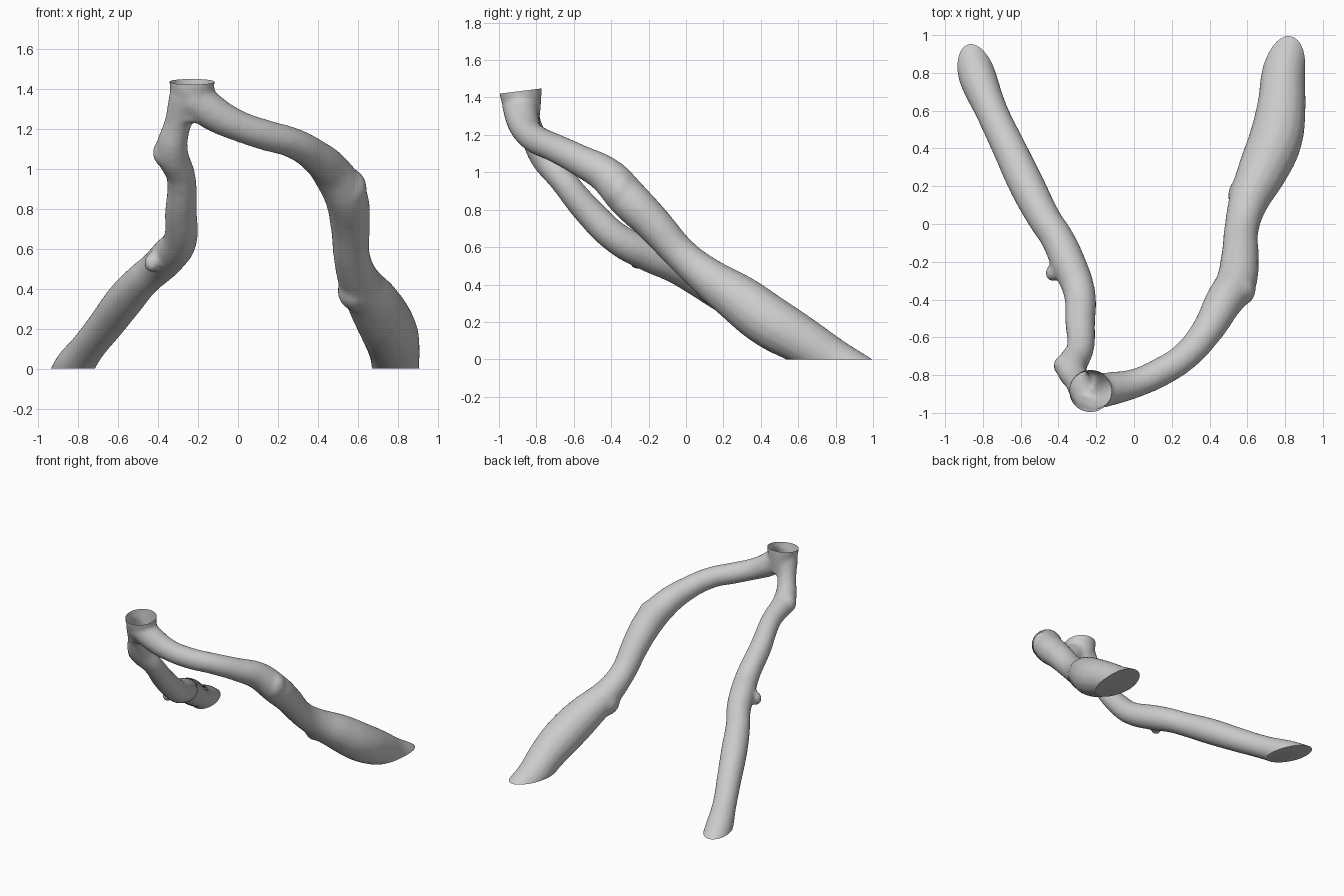
import bpy, bmesh
from mathutils import Vector

if "Cube" in bpy.data.objects:
    bpy.data.objects.remove(bpy.data.objects["Cube"], do_unlink=True)

bark = bpy.data.materials.new("grey_bark")
bark.use_nodes = True
GREY = (0.6, 0.6, 0.6, 1)
bark.diffuse_color = GREY
bark.node_tree.nodes["Principled BSDF"].inputs["Base Color"].default_value = GREY


def tube(name, points):
    """Round limb through (x, y, z, radius) points, as a mesh object."""
    curve = bpy.data.curves.new(name, 'CURVE')
    curve.dimensions = '3D'
    curve.bevel_depth = 1
    curve.bevel_resolution = 6
    curve.use_fill_caps = True
    curve.resolution_u = 8
    spline = curve.splines.new('BEZIER')
    spline.radius_interpolation = 'CARDINAL'
    spline.bezier_points.add(len(points) - 1)
    for p, (x, y, z, r) in zip(spline.bezier_points, points):
        p.co = (x, y, z)
        p.radius = r
        p.handle_left_type = p.handle_right_type = 'AUTO'
    obj = bpy.data.objects.new(name, curve)
    bpy.context.collection.objects.link(obj)
    return obj


def knot(name, loc, size):
    """Rounded swelling on a limb."""
    bpy.ops.mesh.primitive_uv_sphere_add(segments=20, ring_count=12, radius=1, location=loc)
    obj = bpy.context.object
    obj.name = name
    obj.scale = size
    return obj


# Long limb sweeping to the left foot
left = tube("left_limb", [
    (-.23, -.89, 1.36, .095), (-.11, -.87, 1.27, .088), (0, -.845, 1.215, .078),
    (.13, -.79, 1.17, .077), (.27, -.70, 1.13, .077), (.39, -.56, 1.06, .085),
    (.47, -.42, .98, .1), (.54, -.31, .86, .108), (.56, -.18, .73, .1),
    (.57, -.02, .555, .092), (.61, .13, .43, .108), (.68, .28, .325, .132),
    (.75, .45, .2, .142), (.78, .62, .1, .13), (.79, .78, 0, .118),
    (.82, .95, -.1, .11), (.83, 1.1, -.2, .1)])

# Crooked limb dropping to the right foot
right = tube("right_limb", [
    (-.26, -.88, 1.36, .085), (-.3, -.83, 1.23, .068), (-.33, -.76, 1.09, .08),
    (-.285, -.66, .96, .073), (-.285, -.52, .79, .08), (-.29, -.36, .64, .085),
    (-.35, -.2, .56, .092), (-.41, -.07, .5, .088), (-.47, .02, .45, .088),
    (-.565, .2, .345, .095), (-.66, .4, .22, .09), (-.755, .6, .1, .087),
    (-.825, .77, 0, .1), (-.87, .92, -.09, .095), (-.92, 1.08, -.19, .09)])

# Flared neck where both limbs meet
neck = tube("neck", [
    (-.23, -.85, 1.24, .07), (-.23, -.865, 1.31, .09), (-.23, -.878, 1.38, .107),
    (-.23, -.885, 1.44, .115), (-.23, -.885, 1.51, .115)])

knots = [
    knot("right_shoulder_knot", (-.365, -.75, 1.08), (.062, .062, .075)),
    knot("right_elbow_knot", (-.43, -.26, .53), (.04, .045, .05)),
    knot("left_shin_knot", (.585, .15, .39), (.088, .1, .1)),
    knot("left_knee_knot", (.56, -.35, .9), (.085, .085, .1)),
]

# Fuse the parts into one organic skin
bpy.ops.object.select_all(action='DESELECT')
for obj in (left, right, neck, *knots):
    obj.select_set(True)
bpy.context.view_layer.objects.active = left
bpy.ops.object.convert(target='MESH')
bpy.ops.object.join()
branch = bpy.context.object
branch.name = "forked_branch"
bpy.ops.object.transform_apply(location=True, rotation=True, scale=True)
remesh = branch.modifiers.new("fuse", 'REMESH')
remesh.mode = 'VOXEL'
remesh.voxel_size = .014
smooth = branch.modifiers.new("soften", 'SMOOTH')
smooth.iterations = 8
for mod in ("fuse", "soften"):
    bpy.ops.object.modifier_apply(modifier=mod)

# Slice: open slanted mouth on top, flat closed feet on the ground
bm = bmesh.new()
bm.from_mesh(branch.data)
for co, normal, closed in (((-.23, -.88, 1.435), (0, -.125, 1), False),
                           ((0, 0, 0), (0, 0, -1), True)):
    cut = bmesh.ops.bisect_plane(bm, geom=bm.verts[:] + bm.edges[:] + bm.faces[:],
                                 plane_co=co, plane_no=Vector(normal).normalized(),
                                 clear_outer=True)
    if closed:
        rim = [e for e in cut["geom_cut"] if isinstance(e, bmesh.types.BMEdge)]
        bmesh.ops.holes_fill(bm, edges=rim, sides=0)
bmesh.ops.recalc_face_normals(bm, faces=bm.faces)
bm.to_mesh(branch.data)
bm.free()

branch.data.materials.clear()
branch.data.materials.append(bark)
for poly in branch.data.polygons:
    poly.material_index = 0
bpy.ops.object.shade_smooth_by_angle(angle=.7)
